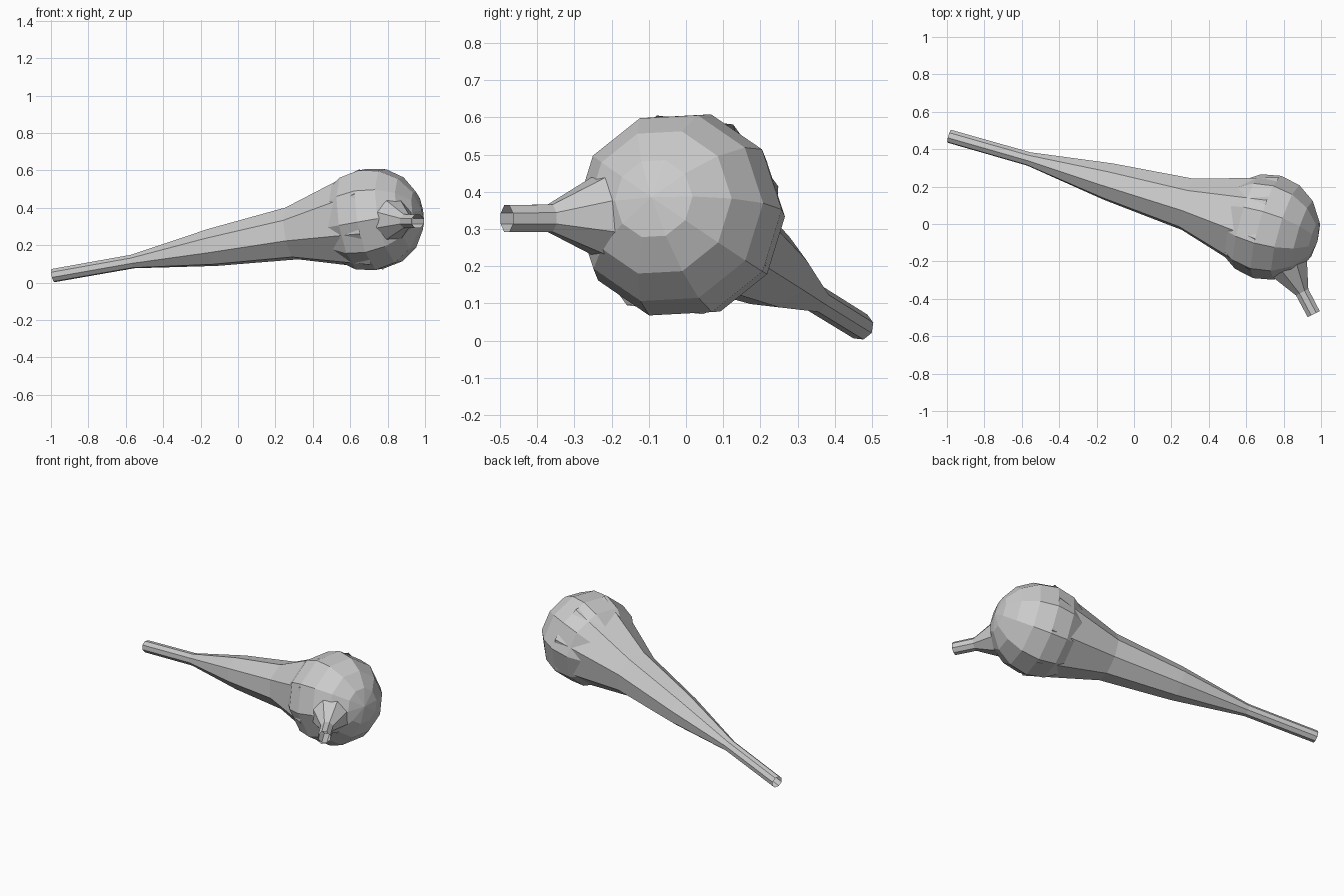
import bpy, bmesh
from math import sin, cos, pi, radians
from mathutils import Vector

if "Cube" in bpy.data.objects:
    bpy.data.objects.remove(bpy.data.objects["Cube"])

CENTRE = Vector((0.712, -0.016, 0.338))


def lathe(name, rings, axis, sides, turn, poles=None):
    """Loft flat-sided rings (centre, radius) along an axis."""
    d = Vector(axis).normalized()
    u = Vector((0, 0, 1)).cross(d).normalized()
    v = d.cross(u)
    bm = bmesh.new()
    loops = []
    for c, r in rings:
        loops.append([bm.verts.new(Vector(c) + r * (cos(a) * u + sin(a) * v))
                      for a in (radians(turn) + 2 * pi * k / sides for k in range(sides))])
    for a, b in zip(loops, loops[1:]):
        for k in range(sides):
            n = (k + 1) % sides
            bm.faces.new((a[k], a[n], b[n], b[k]))
    # optional points closing both ends
    if poles:
        for p, loop in zip(poles, (loops[0], loops[-1])):
            tip = bm.verts.new(p)
            for k in range(sides):
                bm.faces.new((loop[k], loop[(k + 1) % sides], tip))
    bmesh.ops.recalc_face_normals(bm, faces=bm.faces)
    me = bpy.data.meshes.new(name)
    bm.to_mesh(me)
    bm.free()
    ob = bpy.data.objects.new(name, me)
    bpy.context.collection.objects.link(ob)
    return ob


# Long tapering neck, open at its thin end, widening to the bulb
tip = Vector((-0.987, 0.469, 0.038))
axis = (CENTRE - tip).normalized()
radii = [0.037, 0.038, 0.104, 0.146, 0.282]
lathe("long_neck",
      [(tip.lerp(CENTRE, i / 4), r) for i, r in enumerate(radii)],
      axis, 8, 151)

# Faceted bulb on the neck's axis
R = 0.284
lathe("bulb",
      [(CENTRE - axis * R * cos(pi * i / 8), R * sin(pi * i / 8)) for i in range(1, 8)],
      axis, 10, 3, poles=(CENTRE - axis * R, CENTRE + axis * R))

# Short side spout with a flared base
lathe("short_spout",
      [((0.832, -0.236, 0.335), 0.112),
       ((0.899, -0.365, 0.329), 0.040),
       ((0.961, -0.482, 0.328), 0.039)],
      (0.45, -0.89, 0), 8, 22.5)
